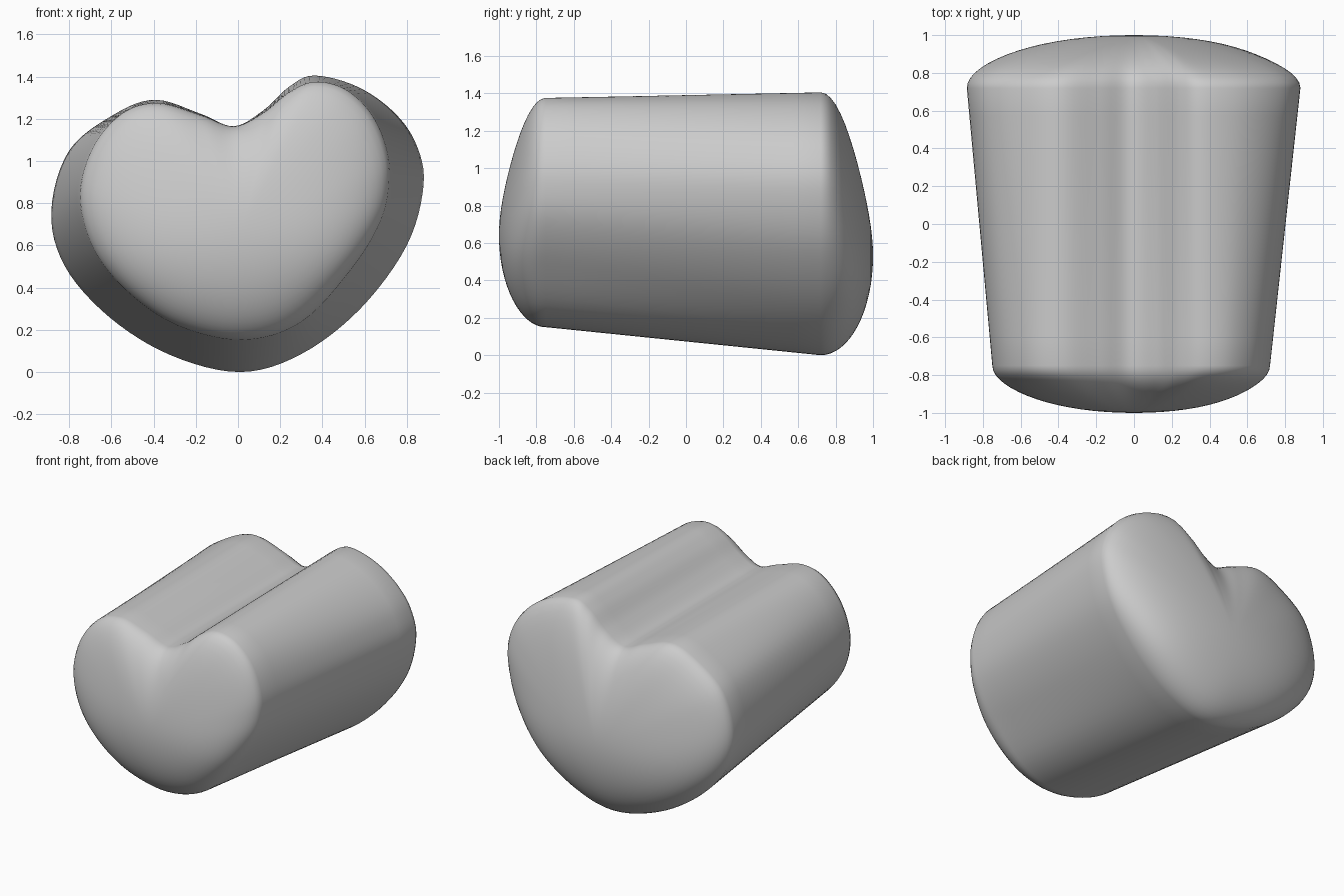
import bpy, bmesh, math
from mathutils import Vector

cube = bpy.data.objects.get("Cube")
if cube:
    bpy.data.objects.remove(cube, do_unlink=True)

# Matching control points (x, z) of the front and back rims, from the bottom round
FRONT = [(.02, .15), (.30, .235), (.54, .49), (.68, .72), (.72, .92), (.695, 1.09),
         (.62, 1.24), (.50, 1.345), (.36, 1.375), (.24, 1.325), (.12, 1.23), (-.02, 1.165),
         (-.18, 1.22), (-.38, 1.275), (-.55, 1.225), (-.69, 1.06), (-.75, .83),
         (-.69, .59), (-.53, .385), (-.29, .22)]
BACK = [(.01, 0), (.30, .085), (.58, .30), (.80, .60), (.88, .89), (.84, 1.09),
        (.73, 1.24), (.56, 1.355), (.36, 1.405), (.24, 1.35), (.12, 1.24), (-.02, 1.165),
        (-.18, 1.225), (-.39, 1.29), (-.58, 1.225), (-.80, 1.05), (-.885, .76),
        (-.82, .50), (-.61, .26), (-.32, .08)]
STEPS = 6       # curve samples between control points
DOME_RINGS = 16


def smooth_loop(points):
    """Closed Catmull-Rom curve through the control points."""
    pts = [Vector(p) for p in points]
    n, out = len(pts), []
    for i in range(n):
        a, b, c, d = (pts[(i + k) % n] for k in (-1, 0, 1, 2))
        for s in range(STEPS):
            t = s / STEPS
            out.append(.5 * (2 * b + (c - a) * t + (2 * a - 5 * b + 4 * c - d) * t ** 2
                             + (3 * b - a - 3 * c + d) * t ** 3))
    return out


def dome_rings(rim, y_rim, y_tip, centre, radii):
    """Rings from rim to tip, turning from the lobed rim into an ellipse."""
    rings = []
    for k in range(DOME_RINGS):
        ang = k / DOME_RINGS * math.pi / 2
        s, y = math.cos(ang), y_rim + (y_tip - y_rim) * math.sin(ang)
        ring = []
        for p in rim:
            v = p - centre
            u = v.normalized()
            oval = u / math.hypot(u.x / radii[0], u.y / radii[1])
            q = centre + s * oval.lerp(v, s * s)
            ring.append((q.x, y, q.y))
        rings.append(ring)
    return rings


front_rim, back_rim = smooth_loop(FRONT), smooth_loop(BACK)
front_c, back_c = Vector((0, .64)), Vector((0, .53))
front = dome_rings(front_rim, -.75, -1, front_c, (.74, .48))
back = dome_rings(back_rim, .72, 1, back_c, (.88, .53))

# Straight tapering body between the two rims
body = []
for k in range(1, 10):
    t = k / 10
    body.append([(p.x, -.75 + 1.47 * t, p.y)
                 for p in (a.lerp(b, t) for a, b in zip(front_rim, back_rim))])

# Skin all rings and close both tips
bm = bmesh.new()
rings = [[bm.verts.new(co) for co in r] for r in front[::-1] + body + back]
n = len(rings[0])
for r0, r1 in zip(rings, rings[1:]):
    for i in range(n):
        j = (i + 1) % n
        bm.faces.new((r0[i], r0[j], r1[j], r1[i]))
for ring, y, c in ((rings[0], -1, front_c), (rings[-1], 1, back_c)):
    tip = bm.verts.new((c.x, y, c.y))
    for i in range(n):
        bm.faces.new((ring[i], ring[(i + 1) % n], tip))
bmesh.ops.recalc_face_normals(bm, faces=bm.faces)
mesh = bpy.data.meshes.new("lobed_body")
bm.to_mesh(mesh)
bm.free()
mesh.shade_smooth()
obj = bpy.data.objects.new("lobed_body", mesh)
bpy.context.collection.objects.link(obj)

# Plain grey material
grey = bpy.data.materials.new("plain_grey")
grey.use_nodes = True
colour = (.6, .6, .6, 1)
grey.diffuse_color = colour
grey.node_tree.nodes["Principled BSDF"].inputs["Base Color"].default_value = colour
mesh.materials.append(grey)
